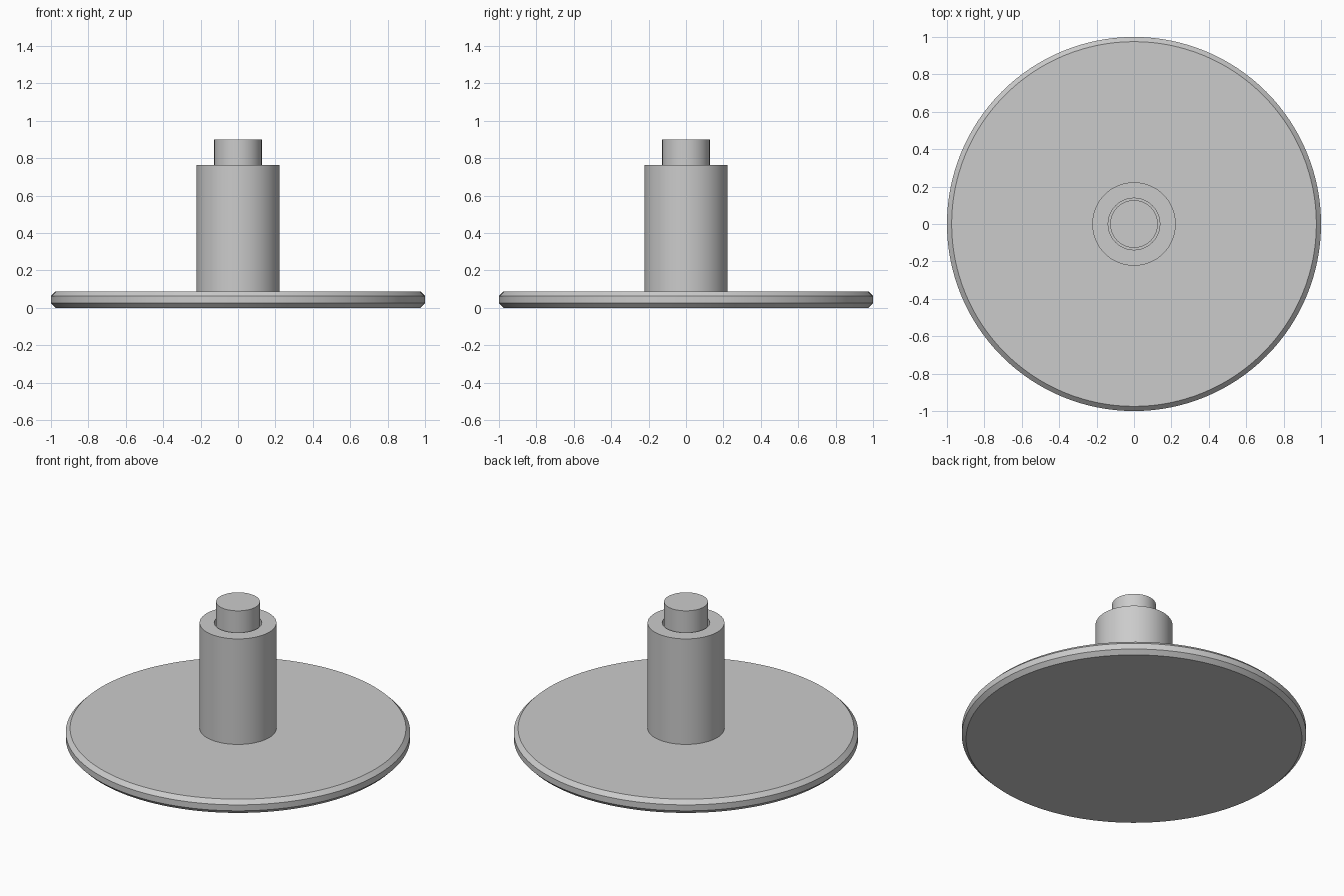
import bpy
import bmesh
from math import cos, sin, tau, radians

cube = bpy.data.objects.get("Cube")
if cube:
    bpy.data.objects.remove(cube, do_unlink=True)

SEGMENTS = 128

grey = bpy.data.materials.new("plain grey")
grey.use_nodes = True
colour = (0.6, 0.6, 0.6, 1)
grey.diffuse_color = colour
grey.node_tree.nodes["Principled BSDF"].inputs["Base Color"].default_value = colour


def turned_part(name, profile, closed=False):
    """Turn a (radius, height) profile round z; open profiles get flat caps."""
    bm = bmesh.new()
    rings = [[bm.verts.new((r * cos(tau * i / SEGMENTS), r * sin(tau * i / SEGMENTS), z))
              for i in range(SEGMENTS)] for r, z in profile]
    pairs = list(zip(rings, rings[1:]))
    if closed:
        pairs.append((rings[-1], rings[0]))
    else:
        bm.faces.new(rings[0])
        bm.faces.new(rings[-1])
    for low, high in pairs:
        for i in range(SEGMENTS):
            j = (i + 1) % SEGMENTS
            bm.faces.new((low[i], low[j], high[j], high[i]))
    bmesh.ops.recalc_face_normals(bm, faces=bm.faces)
    mesh = bpy.data.meshes.new(name)
    bm.to_mesh(mesh)
    bm.free()
    mesh.materials.append(grey)
    obj = bpy.data.objects.new(name, mesh)
    bpy.context.collection.objects.link(obj)
    bpy.ops.object.select_all(action="DESELECT")
    obj.select_set(True)
    bpy.context.view_layer.objects.active = obj
    bpy.ops.object.shade_smooth_by_angle(angle=radians(30))
    return obj


# Wide disc with chamfered rims
base_top = 0.088
chamfer = 0.025
turned_part("base_disc", [(1 - chamfer, 0), (1, chamfer),
                          (1, base_top - chamfer), (1 - chamfer, base_top)])

# Hollow post standing on the disc
turned_part("sleeve", [(0.223, base_top), (0.223, 0.764),
                       (0.138, 0.764), (0.138, base_top)], closed=True)

# Pin inside the sleeve, with a narrow gap round it
turned_part("pin", [(0.127, base_top), (0.127, 0.899)])
